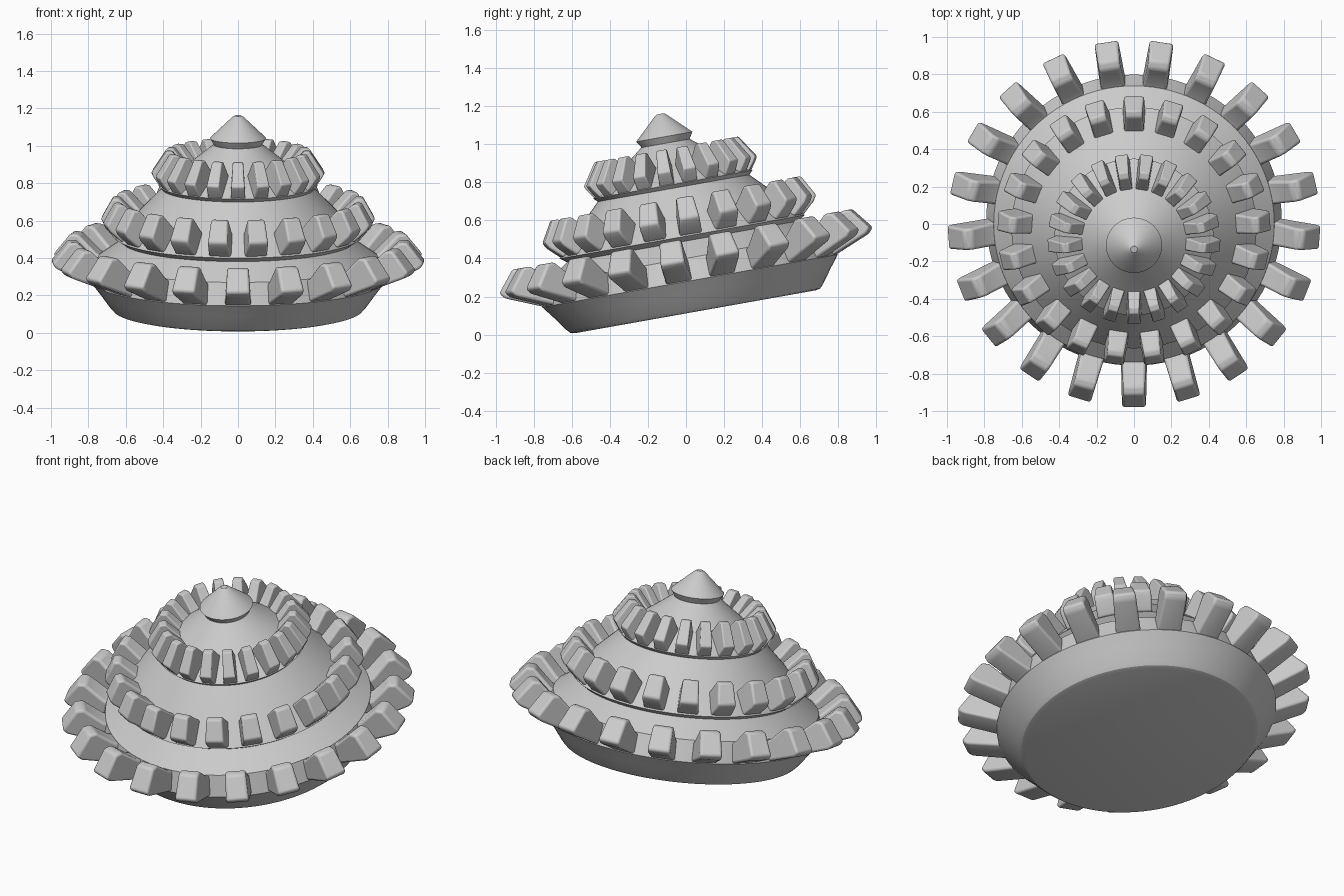
import bpy, bmesh, math
from mathutils import Vector

cube = bpy.data.objects.get("Cube")
if cube:
    bpy.data.objects.remove(cube, do_unlink=True)

TILT = math.radians(10.1)
CENTRE = (0, 0.05, 0.12)
TEETH = 21

grey = bpy.data.materials.new("plain grey")
grey.use_nodes = True
grey.diffuse_color = (0.6, 0.6, 0.6, 1)
grey.node_tree.nodes["Principled BSDF"].inputs["Base Color"].default_value = (0.6, 0.6, 0.6, 1)


def finish(name, bm, angle):
    """Turn a bmesh into a tilted, smooth shaded object."""
    bmesh.ops.recalc_face_normals(bm, faces=bm.faces)
    mesh = bpy.data.meshes.new(name)
    bm.to_mesh(mesh)
    bm.free()
    mesh.materials.append(grey)
    ob = bpy.data.objects.new(name, mesh)
    bpy.context.collection.objects.link(ob)
    ob.location = CENTRE
    ob.rotation_euler = (TILT, 0, 0)
    bpy.ops.object.select_all(action='DESELECT')
    ob.select_set(True)
    bpy.context.view_layer.objects.active = ob
    bpy.ops.object.shade_smooth_by_angle(angle=math.radians(angle))
    return ob


def lathe(name, profile, steps=96):
    """Spin a radius/height profile round the axis."""
    bm = bmesh.new()
    verts = [bm.verts.new((r, 0, h)) for r, h in profile]
    edges = [bm.edges.new(pair) for pair in zip(verts, verts[1:])]
    bmesh.ops.spin(bm, geom=verts + edges, cent=(0, 0, 0), axis=(0, 0, 1),
                   angle=math.tau, steps=steps)
    bmesh.ops.remove_doubles(bm, verts=bm.verts, dist=0.0005)
    return finish(name, bm, 25)


def tooth_ring(name, section, low_width, top_width, start, bevel):
    """Ring of wedge teeth; section runs root, crest, tip, underside."""
    bm = bmesh.new()
    low = min(h for r, h in section)
    high = max(h for r, h in section)
    for i in range(TEETH):
        a = start + math.tau * i / TEETH
        out = Vector((math.cos(a), math.sin(a), 0))
        side = Vector((-math.sin(a), math.cos(a), 0))
        flanks = []
        for s in (-0.5, 0.5):
            ring = []
            for r, h in section:
                t = (h - low) / (high - low)
                w = low_width + (top_width - low_width) * t
                ring.append(bm.verts.new(out * r + side * s * w + Vector((0, 0, h))))
            flanks.append(ring)
            bm.faces.new(ring)
        left, right = flanks
        n = len(section)
        for k in range(n):
            j = (k + 1) % n
            bm.faces.new((left[k], left[j], right[j], right[k]))
    ob = finish(name, bm, 35)
    mod = ob.modifiers.new("soft edges", 'BEVEL')
    mod.width = bevel
    mod.segments = 3
    mod.limit_method = 'ANGLE'
    mod.angle_limit = math.radians(25)
    return ob


# Stepped body: dish base, then three flared tiers
lathe("body", [
    (0, 0), (0.645, 0), (0.668, 0.006), (0.685, 0.024), (0.74, 0.1), (0.79, 0.165),
    (0.75, 0.285), (0.62, 0.375),
    (0.655, 0.4), (0.535, 0.53), (0.405, 0.66),
    (0.425, 0.68), (0.275, 0.785), (0.13, 0.9), (0, 0.9)])

# Pointed cap with an undercut rim
lathe("cap", [(0, 0.89), (0.125, 0.895), (0.15, 0.935), (0.03, 1.05), (0.018, 1.057), (0, 1.055)])

# Tooth rings, alternating by half a pitch
FRONT, BACK = -math.pi / 2, math.pi / 2
tooth_ring("lower_teeth",
           [(0.72, 0.27), (0.765, 0.29), (0.865, 0.387), (0.91, 0.387),
            (1.0, 0.275), (0.975, 0.245), (0.78, 0.165), (0.72, 0.17)],
           0.14, 0.115, FRONT, 0.014)
tooth_ring("middle_teeth",
           [(0.51, 0.49), (0.545, 0.515), (0.635, 0.605), (0.67, 0.605),
            (0.732, 0.495), (0.715, 0.465), (0.65, 0.405), (0.58, 0.42)],
           0.12, 0.09, BACK, 0.011)
tooth_ring("upper_teeth",
           [(0.25, 0.76), (0.28, 0.785), (0.35, 0.868), (0.385, 0.868),
            (0.463, 0.75), (0.45, 0.725), (0.41, 0.67), (0.35, 0.68)],
           0.08, 0.055, FRONT, 0.007)
